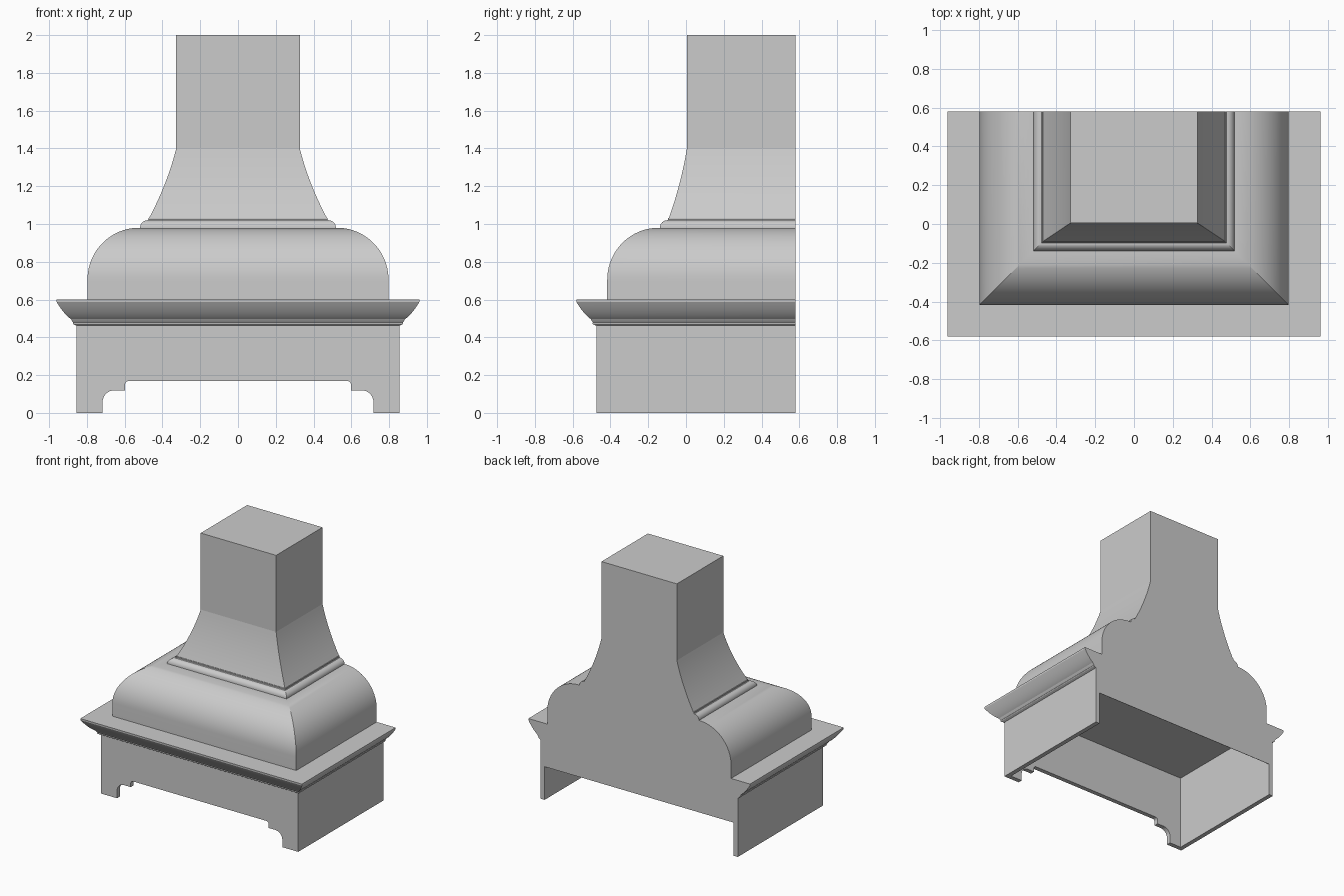
import bpy
import bmesh
from math import sin, cos, pi, radians

BACK = 0.58      # wall plane
WALL = 0.035     # panel thickness
HALF, FRONT = 0.855, 0.475   # canopy half width and front distance
RIM = 0.26       # underside of the canopy box

if "Cube" in bpy.data.objects:
    bpy.data.objects.remove(bpy.data.objects["Cube"])

grey = bpy.data.materials.new("plain grey")
grey.use_nodes = True
colour = (0.6, 0.6, 0.6, 1)
grey.diffuse_color = colour
grey.node_tree.nodes["Principled BSDF"].inputs["Base Color"].default_value = colour


def finish(name, bm, smooth=True):
    bmesh.ops.recalc_face_normals(bm, faces=bm.faces)
    mesh = bpy.data.meshes.new(name)
    bm.to_mesh(mesh)
    bm.free()
    mesh.materials.append(grey)
    obj = bpy.data.objects.new(name, mesh)
    bpy.context.collection.objects.link(obj)
    if smooth:
        bpy.ops.object.select_all(action='DESELECT')
        obj.select_set(True)
        bpy.context.view_layer.objects.active = obj
        bpy.ops.object.shade_smooth_by_angle(angle=radians(20))


def arc(cx, cz, rx, rz, start, end, steps):
    """Points of an elliptical arc, angles in quarter turns."""
    angles = [(start + (end - start) * i / steps) * pi / 2 for i in range(steps + 1)]
    return [(cx + rx * cos(a), cz + rz * sin(a)) for a in angles]


def loft(name, rings):
    """Solid through rectangles given as (half width, front distance, back, z)."""
    bm = bmesh.new()
    loops = [[bm.verts.new(p) for p in ((-h, back, z), (-h, -f, z), (h, -f, z), (h, back, z))]
             for h, f, back, z in rings]
    for a, b in zip(loops, loops[1:]):
        for i in range(4):
            j = (i + 1) % 4
            bm.faces.new((a[i], a[j], b[j], b[i]))
    bm.faces.new(loops[0])
    bm.faces.new(loops[-1])
    finish(name, bm)


def sweep(name, section, half, front):
    """Closed section of (outward offset, z) run around both sides and the front."""
    bm = bmesh.new()
    columns = []
    for sx, at_back in ((-1, True), (-1, False), (1, False), (1, True)):
        columns.append([bm.verts.new((sx * (half + o), BACK if at_back else -front - o, z))
                        for o, z in section])
    n = len(section)
    for a, b in zip(columns, columns[1:]):
        for i in range(n):
            j = (i + 1) % n
            bm.faces.new((a[i], a[j], b[j], b[i]))
    bm.faces.new(columns[0])
    bm.faces.new(columns[-1])
    finish(name, bm)


def box(name, x0, x1, y0, y1, z0, z1):
    bm = bmesh.new()
    bmesh.ops.create_cube(bm, size=1)
    for v in bm.verts:
        v.co = (x1 if v.co.x > 0 else x0, y1 if v.co.y > 0 else y0, z1 if v.co.z > 0 else z0)
    finish(name, bm, smooth=False)


# Hollow canopy box, open underneath, with a thin back sheet
inner = (HALF - WALL, FRONT - WALL, BACK - 0.003)
loft("canopy_box", [(*inner, 0.59), (*inner, RIM),
                    (HALF, FRONT, BACK, RIM), (HALF, FRONT, BACK, 0.6)])

# Side panels reaching the floor
for name, s in (("left_side_panel", 1), ("right_side_panel", -1)):
    xs = sorted((s * (HALF - WALL), s * HALF))
    box(name, *xs, -FRONT + WALL, BACK, 0, RIM)

# Front valance with a stepped, rounded opening
half_edge = [(HALF, RIM), (HALF, 0), (0.717, 0)]
half_edge += arc(0.657, 0.057, 0.06, 0.062, 0, 1, 8)
half_edge += [(0.598, 0.119)]
half_edge += arc(0.578, 0.149, 0.02, 0.02, 0, 1, 5)
outline = half_edge + [(-x, z) for x, z in reversed(half_edge)]
bm = bmesh.new()
panel = bm.faces.new([bm.verts.new((x, -FRONT, z)) for x, z in outline])
extruded = bmesh.ops.extrude_face_region(bm, geom=[panel])["geom"]
bmesh.ops.translate(bm, vec=(0, WALL, 0),
                    verts=[g for g in extruded if isinstance(g, bmesh.types.BMVert)])
finish("front_valance", bm)

# Crown moulding: small bead, gently curved flare and a thin lip
crown = [(0, 0.462), (0.006, 0.464)]
crown += arc(0.008, 0.475, 0.012, 0.008, -0.8, 0.4, 5)
crown += [(0.022, 0.484), (0.03, 0.497)]
for i in range(1, 11):
    t = i / 10
    crown.append((0.03 + 0.075 * t, 0.497 + 0.09 * t - 0.036 * t * (1 - t)))
crown += [(0.106, 0.6), (0, 0.6)]
sweep("crown_moulding", crown, HALF, FRONT)

# Rounded belly, its front standing 0.38 nearer the centre than its sides
belly = [(0.797, 0.6)] + arc(0.525, 0.705, 0.272, 0.275, 0, 1, 20)
loft("belly", [(x, x - 0.38, BACK, z) for x, z in belly])

# Rounded collar with a small fillet on top
collar = [(0.518, 0.978)]
collar += arc(0.478, 0.982, 0.04, 0.038, 0, 1, 8)
collar += [(0.474, 1.024), (0.474, 1.033)]
loft("collar", [(x, x - 0.38, BACK, z) for x, z in collar])

# Concave bell narrowing to the flue
bell = []
for i in range(13):
    t = i / 12
    f = 1 - 1.36 * t + 0.36 * t * t
    bell.append((0.327 + 0.143 * f, -0.005 + 0.095 * f, BACK, 1.033 + 0.367 * t))
loft("bell", bell)

# Straight flue
box("flue", -0.327, 0.327, 0.005, BACK, 1.4, 2)
